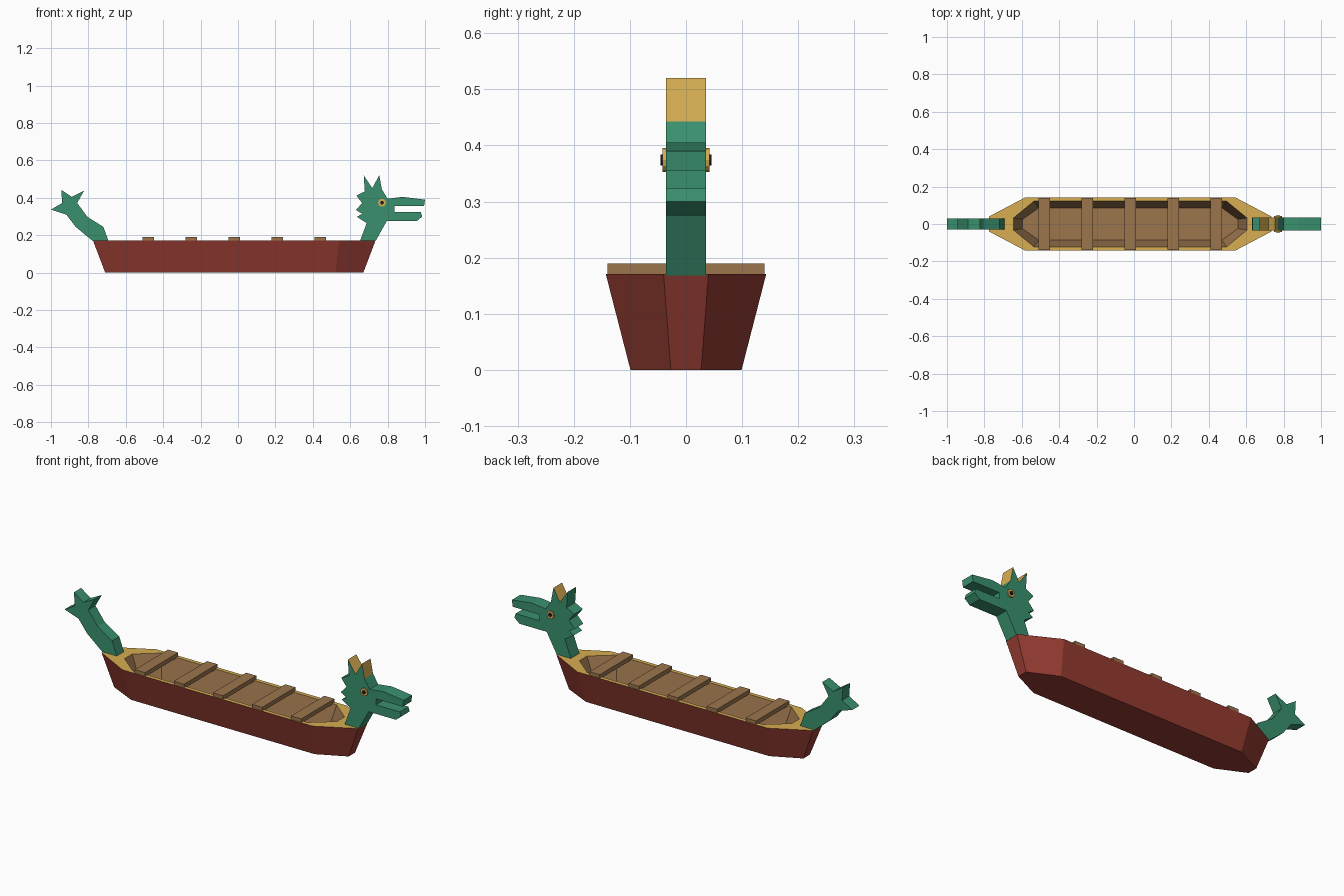
import bpy, bmesh
from mathutils import Matrix

if "Cube" in bpy.data.objects:
    bpy.data.objects.remove(bpy.data.objects["Cube"])


def material(name, r, g, b):
    m = bpy.data.materials.new(name)
    m.diffuse_color = (r, g, b, 1)
    m.use_nodes = True
    m.node_tree.nodes["Principled BSDF"].inputs["Base Color"].default_value = m.diffuse_color
    return m


RED = material("red paint", 0.30, 0.045, 0.032)
GOLD = material("gold paint", 0.68, 0.42, 0.085)
WOOD = material("wood", 0.33, 0.18, 0.075)
GREEN = material("green paint", 0.042, 0.28, 0.155)
BLACK = material("black", 0.01, 0.01, 0.01)


def finish(bm, name, mats):
    bmesh.ops.recalc_face_normals(bm, faces=bm.faces)
    me = bpy.data.meshes.new(name)
    bm.to_mesh(me)
    bm.free()
    for m in mats:
        me.materials.append(m)
    ob = bpy.data.objects.new(name, me)
    bpy.context.collection.objects.link(ob)
    return ob


def boat_ring(bm, end, shoulder, end_w, side_w, z):
    """Eight-sided boat outline, mirrored about x = -0.02."""
    half = [(end, -end_w), (end, end_w), (shoulder, side_w)]
    pts = [(shoulder, -side_w)] + half
    pts += [(-x, -y) for x, y in pts]
    return [bm.verts.new((x - 0.02, y, z)) for x, y in pts]


def extrude_profile(name, pts, half, mats, accent=()):
    """Extrude an x-z outline across y; accent lists edges using the second material."""
    bm = bmesh.new()
    a = [bm.verts.new((x, -half, z)) for x, z in pts]
    b = [bm.verts.new((x, half, z)) for x, z in pts]
    bm.faces.new(a)
    bm.faces.new(b[::-1])
    n = len(pts)
    for i in range(n):
        j = (i + 1) % n
        f = bm.faces.new((a[i], b[i], b[j], a[j]))
        f.material_index = 1 if i in accent else 0
    return finish(bm, name, mats)


# Hull: outer shell, rim and hollow
bm = bmesh.new()
rings = [boat_ring(bm, 0.69, 0.54, 0.027, 0.099, 0.0),
         boat_ring(bm, 0.755, 0.56, 0.04, 0.143, 0.171),
         boat_ring(bm, 0.625, 0.515, 0.032, 0.122, 0.171),
         boat_ring(bm, 0.575, 0.49, 0.025, 0.086, 0.04)]
bm.faces.new(rings[0])
bm.faces.new(rings[3]).material_index = 2
for k in range(3):
    for i in range(8):
        j = (i + 1) % 8
        f = bm.faces.new((rings[k][i], rings[k][j], rings[k + 1][j], rings[k + 1][i]))
        f.material_index = k
finish(bm, "hull", [RED, GOLD, WOOD])

# Benches
for i in range(5):
    bm = bmesh.new()
    bmesh.ops.create_cube(bm, size=1, matrix=Matrix.Translation((-0.48 + 0.23 * i, 0, 0.178))
                          @ Matrix.Diagonal((0.06, 0.28, 0.023, 1)))
    finish(bm, "bench_%d" % (i + 1), [WOOD])

# Dragon head with gold-edged horns
head = [(0.652, 0.168), (0.735, 0.168), (0.795, 0.275), (0.955, 0.275), (0.985, 0.30),
        (0.978, 0.323), (0.838, 0.323), (0.838, 0.355), (0.995, 0.355), (1.0, 0.39),
        (0.88, 0.405), (0.80, 0.395), (0.77, 0.443), (0.755, 0.52), (0.718, 0.452),
        (0.672, 0.52), (0.678, 0.435), (0.633, 0.412), (0.664, 0.372), (0.63, 0.335),
        (0.664, 0.315), (0.636, 0.298), (0.688, 0.265)]
extrude_profile("dragon_head", head, 0.036, [GREEN, GOLD], (12, 13, 14))

# Tail
tail = [(-0.775, 0.168), (-0.692, 0.168), (-0.72, 0.245), (-0.805, 0.298), (-0.86, 0.372),
        (-0.823, 0.438), (-0.888, 0.405), (-0.945, 0.443), (-0.94, 0.372), (-1.0, 0.337),
        (-0.918, 0.31), (-0.868, 0.245)]
extrude_profile("dragon_tail", tail, 0.03, [GREEN])

# Eyes
for side, label in ((-1, "front"), (1, "back")):
    for part, r, y, mat in (("eye", 0.021, 0.042, GOLD), ("pupil", 0.010, 0.0455, BLACK)):
        bm = bmesh.new()
        bmesh.ops.create_cone(bm, cap_ends=True, segments=12, radius1=r, radius2=r, depth=0.014,
                              matrix=Matrix.Translation((0.77, side * (y - 0.007), 0.374))
                              @ Matrix.Rotation(1.5707963, 4, 'X'))
        finish(bm, "%s_%s" % (label, part), [mat])
